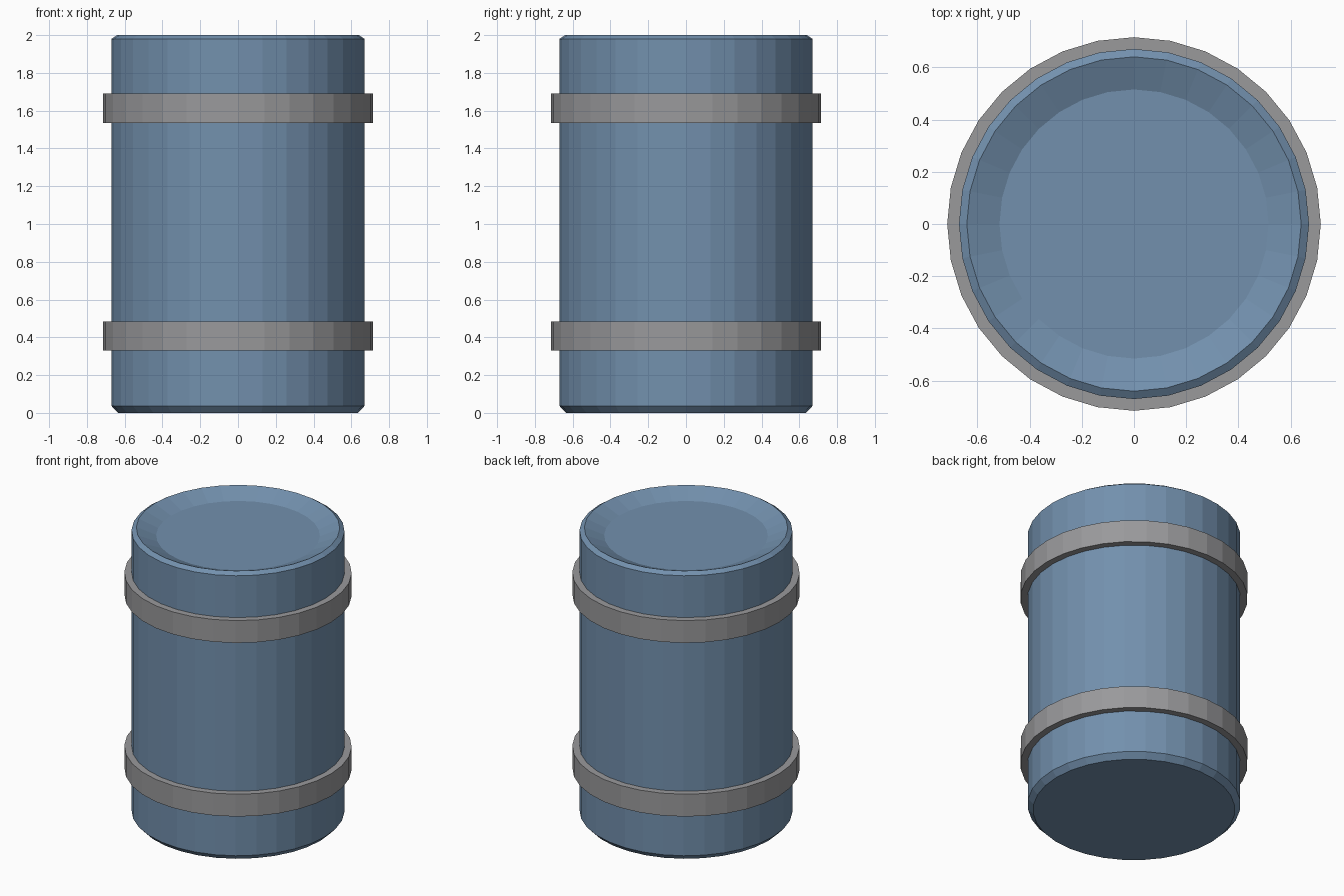
import bpy
import math

default = bpy.data.objects.get("Cube")
if default:
    bpy.data.objects.remove(default, do_unlink=True)

SIDES = 32


def make_material(name, color):
    mat = bpy.data.materials.new(name)
    mat.use_nodes = True
    mat.diffuse_color = color
    mat.node_tree.nodes["Principled BSDF"].inputs["Base Color"].default_value = color
    return mat


def lathe(name, profile, mat, closed):
    """Spin (radius, z) points round the z axis; an open profile gets end caps."""
    verts = [(r * math.cos(math.tau * s / SIDES), r * math.sin(math.tau * s / SIDES), z)
             for r, z in profile for s in range(SIDES)]
    rows = len(profile)
    faces = []
    for i in range(rows if closed else rows - 1):
        a, b = i * SIDES, (i + 1) % rows * SIDES
        for s in range(SIDES):
            t = (s + 1) % SIDES
            faces.append((a + s, a + t, b + t, b + s))
    if not closed:
        faces.append(tuple(reversed(range(SIDES))))
        faces.append(tuple(range((rows - 1) * SIDES, rows * SIDES)))
    mesh = bpy.data.meshes.new(name)
    mesh.from_pydata(verts, [], faces)
    mesh.materials.append(mat)
    obj = bpy.data.objects.new(name, mesh)
    bpy.context.collection.objects.link(obj)
    return obj


blue = make_material("steel_blue", (0.17, 0.28, 0.42, 1))
grey = make_material("band_grey", (0.32, 0.32, 0.33, 1))

# Barrel body with chamfered ends and a dished lid
lathe("barrel_body", [(0.635, 0), (0.67, 0.037), (0.67, 1.98),
                      (0.64, 2), (0.515, 1.947)], blue, False)

# Two hoops round the body
for name, low in (("lower_band", 0.33), ("upper_band", 1.535)):
    high = low + 0.155
    lathe(name, [(0.66, low), (0.715, low), (0.715, high), (0.66, high)], grey, True)
